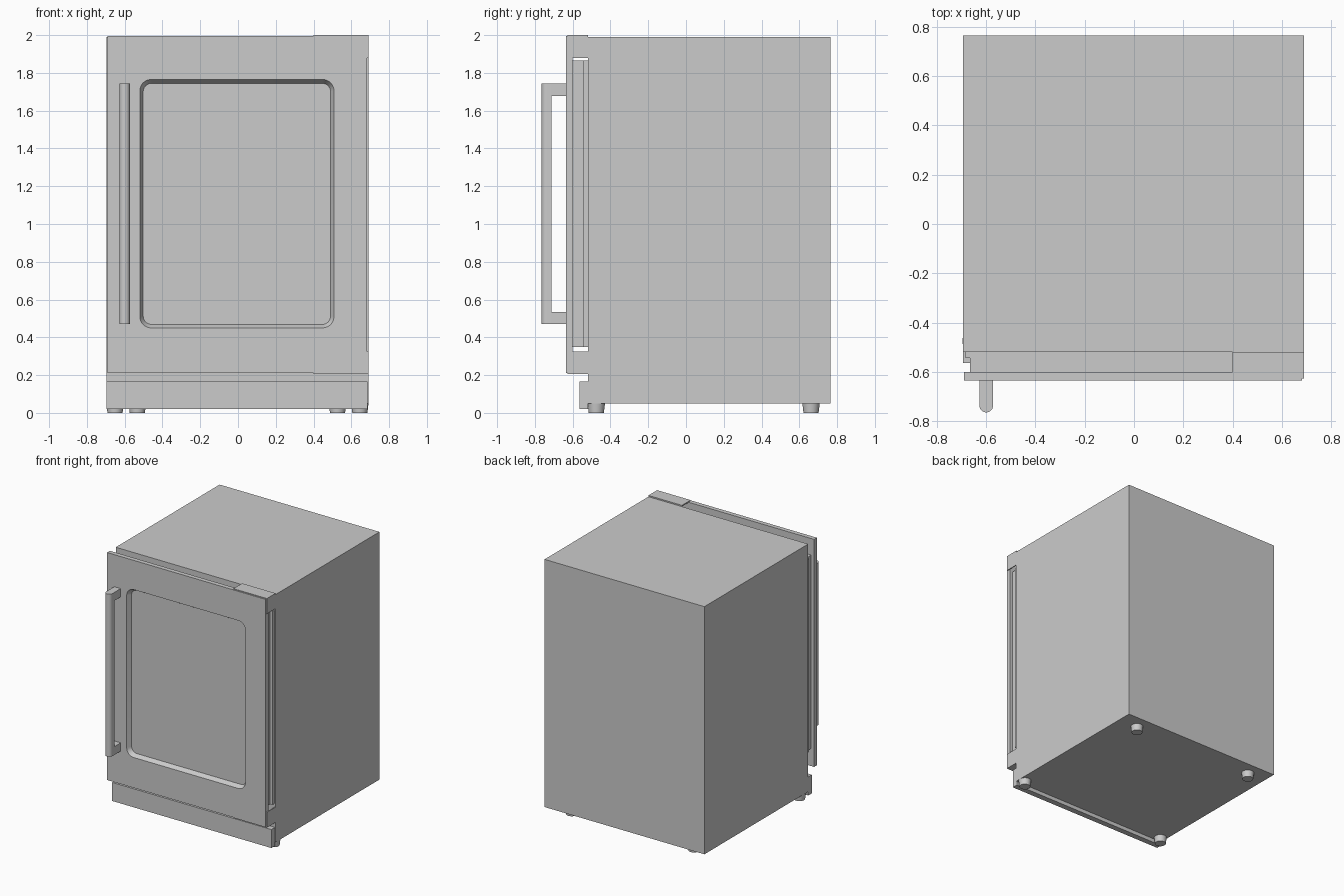
import bpy, bmesh
from math import pi, sin, cos

cube = bpy.data.objects.get("Cube")
if cube:
    bpy.data.objects.remove(cube, do_unlink=True)

grey = bpy.data.materials.new("plain_grey")
grey.use_nodes = True
COLOUR = (0.6, 0.6, 0.6, 1)
grey.diffuse_color = COLOUR
grey.node_tree.nodes["Principled BSDF"].inputs["Base Color"].default_value = COLOUR


def finish(name, bm):
    bmesh.ops.recalc_face_normals(bm, faces=bm.faces)
    mesh = bpy.data.meshes.new(name)
    bm.to_mesh(mesh)
    bm.free()
    mesh.materials.append(grey)
    obj = bpy.data.objects.new(name, mesh)
    bpy.context.collection.objects.link(obj)
    return obj


def smooth(obj):
    bpy.ops.object.select_all(action="DESELECT")
    obj.select_set(True)
    bpy.context.view_layer.objects.active = obj
    bpy.ops.object.shade_smooth_by_angle(angle=pi / 6)


def add_box(bm, x, y, z):
    verts = bmesh.ops.create_cube(bm, size=1)["verts"]
    for v in verts:
        for i, (low, high) in enumerate((x, y, z)):
            v.co[i] = high if v.co[i] > 0 else low


def box(name, x, y, z):
    bm = bmesh.new()
    add_box(bm, x, y, z)
    return finish(name, bm)


def rounded_rect(x, z, radius, steps=8):
    """Outline points of a rectangle with rounded corners."""
    corners = ((x[1], z[1], -1, -1), (x[0], z[1], 1, -1),
               (x[0], z[0], 1, 1), (x[1], z[0], -1, 1))
    points = []
    for k, (cx, cz, sx, sz) in enumerate(corners):
        for i in range(steps + 1):
            a = (k + i / steps) * pi / 2
            points.append((cx + radius * (sx + cos(a)), cz + radius * (sz + sin(a))))
    return points


# Cabinet body and kick plate
box("cabinet", (-0.695, 0.69), (-0.52, 0.765), (0.05, 1.99))
box("kick_plate", (-0.695, 0.685), (-0.565, -0.52), (0.02, 0.165))

# Door layers behind the frame: glass pane core and seal
box("door_core", (-0.665, 0.66), (-0.6, -0.545), (0.35, 1.865))
box("door_seal", (-0.685, 0.68), (-0.545, -0.52), (0.35, 1.865))

# Door frame with a tapered, rounded window opening
FRONT, BACK = -0.635, -0.6
outer = rounded_rect((-0.69, 0.683), (0.212, 1.994), 0)
mouth = rounded_rect((-0.52, 0.508), (0.45, 1.765), 0.06)
throat = rounded_rect((-0.502, 0.49), (0.468, 1.745), 0.045)
bm = bmesh.new()
loops = [[bm.verts.new((px, y, pz)) for px, pz in pts]
         for pts, y in ((outer, FRONT), (mouth, FRONT), (throat, BACK), (outer, BACK))]
for a, b in zip(loops, loops[1:] + loops[:1]):
    for i in range(len(a)):
        j = (i + 1) % len(a)
        bm.faces.new((a[i], a[j], b[j], b[i]))
bmesh.ops.remove_doubles(bm, verts=bm.verts, dist=0.0001)
smooth(finish("door_frame", bm))

# Hinge brackets: a flat leaf joined to an upright side leaf
for name, leaf, side in (("upper_hinge", (1.99, 2.0), (1.88, 2.0)),
                         ("lower_hinge", (0.205, 0.214), (0.205, 0.325))):
    bm = bmesh.new()
    add_box(bm, (0.4, 0.69), (-0.628, -0.52), leaf)
    add_box(bm, (0.683, 0.69), (-0.628, -0.52), side)
    finish(name, bm)

# Handle bar with a rounded front, and its two posts
HX, HR = -0.6, 0.028
bm = bmesh.new()
profile = [(HX + HR, -0.712)]
profile += [(HX + HR * cos(i * pi / 12), -0.737 - HR * sin(i * pi / 12)) for i in range(13)]
profile += [(HX - HR, -0.712)]
base = bm.faces.new([bm.verts.new((px, py, 0.47)) for px, py in profile])
extruded = bmesh.ops.extrude_face_region(bm, geom=[base], use_keep_orig=True)["geom"]
for v in extruded:
    if isinstance(v, bmesh.types.BMVert):
        v.co.z = 1.743
smooth(finish("handle_bar", bm))
for name, low in (("lower_handle_post", 0.47), ("upper_handle_post", 1.678)):
    box(name, (HX - HR, HX + HR), (-0.712, FRONT), (low, low + 0.065))

# Slightly tapered feet, the rear pair set closer together
for row, fx, fy in (("front", 0.648, -0.475), ("rear", 0.53, 0.662)):
    for side, sign in (("left", 1), ("right", -1)):
        bm = bmesh.new()
        bmesh.ops.create_cone(bm, cap_ends=True, segments=24,
                              radius1=0.04, radius2=0.046, depth=0.05)
        bmesh.ops.translate(bm, verts=bm.verts, vec=(sign * fx - 0.003, fy, 0.025))
        smooth(finish(f"{row}_{side}_foot", bm))
